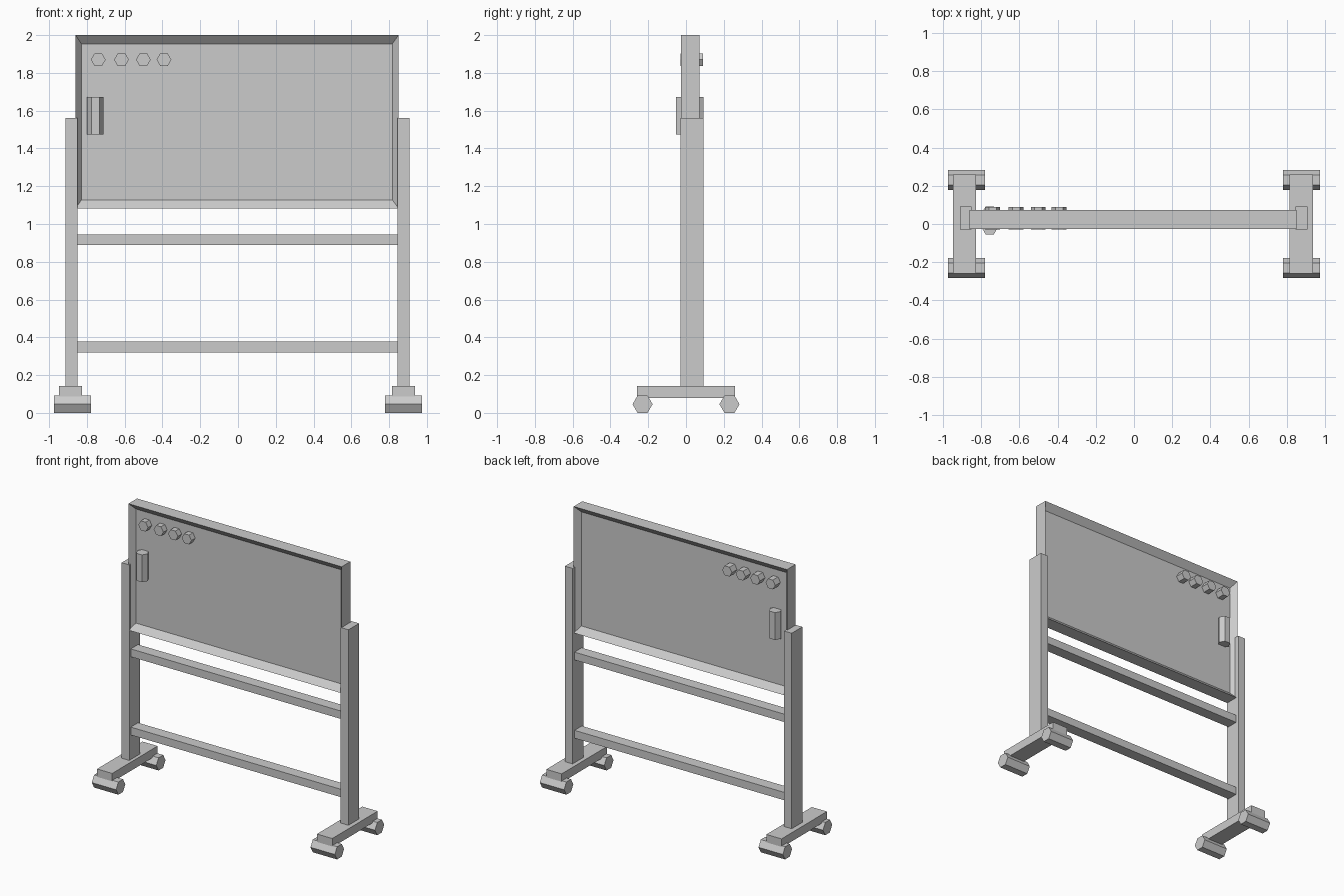
import bpy, bmesh
from math import radians
from mathutils import Matrix

if "Cube" in bpy.data.objects:
    bpy.data.objects.remove(bpy.data.objects["Cube"])


def finish(name, bm):
    bmesh.ops.recalc_face_normals(bm, faces=bm.faces)
    mesh = bpy.data.meshes.new(name)
    bm.to_mesh(mesh)
    bm.free()
    obj = bpy.data.objects.new(name, mesh)
    bpy.context.collection.objects.link(obj)
    return obj


def box(name, x0, x1, y0, y1, z0, z1):
    bm = bmesh.new()
    size = Matrix.Diagonal((x1 - x0, y1 - y0, z1 - z0, 1))
    centre = Matrix.Translation(((x0 + x1) / 2, (y0 + y1) / 2, (z0 + z1) / 2))
    bmesh.ops.create_cube(bm, size=1, matrix=centre @ size)
    return finish(name, bm)


def hex_prism(name, centre, radius, length, rotation=Matrix.Identity(4)):
    bm = bmesh.new()
    bmesh.ops.create_cone(bm, cap_ends=True, segments=6, radius1=radius, radius2=radius,
                          depth=length, matrix=Matrix.Translation(centre) @ rotation)
    # turn so that corners, not flats, point sideways
    return finish(name, bm)


SPIN = Matrix.Rotation(radians(30), 4, 'Z')   # create_cone starts its corners on the local y axis

# Board: sloped frame recessed to a thin panel on both faces
bm = bmesh.new()
outer = (-0.86, 0.85, 1.083, 2.0)
inner = (-0.829, 0.817, 1.127, 1.954)
rings = []
for y, (x0, x1, z0, z1) in ((0.031, inner), (-0.026, outer), (0.072, outer), (0.015, inner)):
    rings.append([bm.verts.new((x, y, z)) for x, z in ((x0, z0), (x1, z0), (x1, z1), (x0, z1))])
# ring order: front panel, front rim, back rim, back panel
for v in rings[0]:
    v.co.y = 0.015
for v in rings[3]:
    v.co.y = 0.031
for a, b in zip(rings, rings[1:]):
    for i in range(4):
        j = (i + 1) % 4
        bm.faces.new((a[i], a[j], b[j], b[i]))
bm.faces.new(rings[0])
bm.faces.new(rings[3])
finish("board", bm)

# Posts and feet
box("post_left", -0.912, -0.851, -0.03, 0.092, 0.143, 1.56)
box("post_right", 0.845, 0.907, -0.03, 0.092, 0.143, 1.56)
box("foot_left", -0.948, -0.827, -0.26, 0.26, 0.08, 0.143)
box("foot_right", 0.815, 0.938, -0.26, 0.26, 0.08, 0.143)

# Cross bars
box("upper_bar", -0.851, 0.845, -0.013, 0.07, 0.888, 0.945)
box("lower_bar", -0.851, 0.845, -0.013, 0.07, 0.321, 0.378)

# Wheels: hexagonal rollers along x, corners pointing front and back
along_x = Matrix.Rotation(radians(90), 4, 'Y')
for sx, side in ((-1, "left"), (1, "right")):
    for sy, end in ((-1, "front"), (1, "back")):
        wheel = hex_prism(f"wheel_{side}_{end}", (0, 0, 0), 0.053, 0.195)
        # stand on a flat: measure whether corners lie along local y, spin if not
        if max(v.co.y for v in wheel.data.vertices) < 0.0525:
            wheel.data.transform(SPIN)
        wheel.data.transform(Matrix.Translation((sx * 0.877, sy * 0.23, 0.0459)) @ along_x)

# Magnets: hexagonal, through both faces, corners left and right
along_y = Matrix.Rotation(radians(90), 4, 'X')
for i, x in enumerate((-0.74, -0.617, -0.501, -0.392)):
    magnet = hex_prism(f"magnet_{i + 1}", (0, 0, 0), 0.039, 0.119)
    if max(v.co.x for v in magnet.data.vertices) < 0.0385:
        magnet.data.transform(SPIN)
    magnet.data.transform(Matrix.Translation((x, 0.0305, 1.87)) @ along_y)

# Erasers: upright hexagonal prisms on each face
for name, y in (("eraser_front", -0.016), ("eraser_back", 0.054)):
    eraser = hex_prism(name, (0, 0, 0), 0.0435, 0.198)
    if max(v.co.x for v in eraser.data.vertices) < 0.043:
        eraser.data.transform(SPIN)
    eraser.data.transform(Matrix.Translation((-0.755, y, 1.574)))
